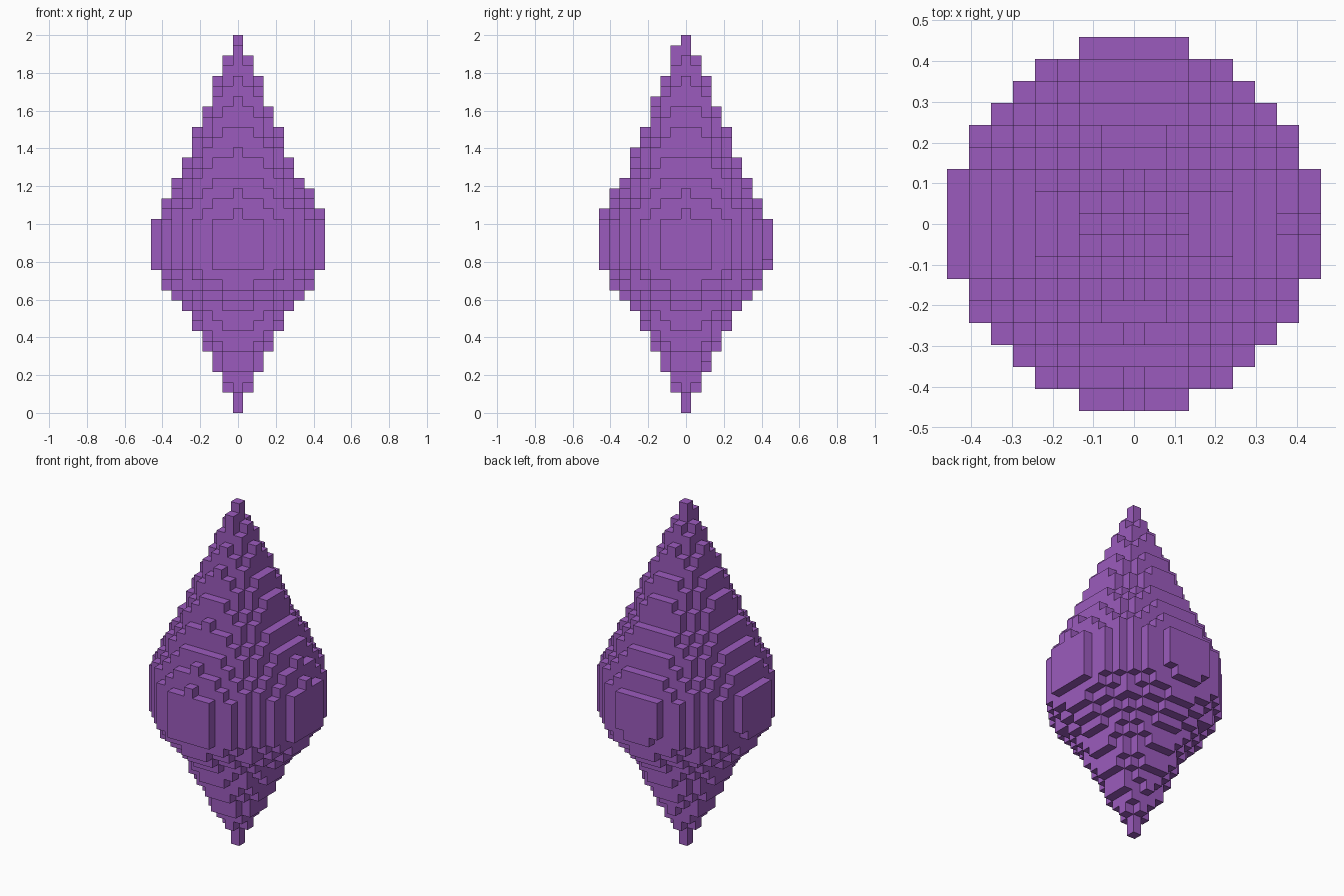
import bpy
import bmesh
from mathutils import Vector

cube = bpy.data.objects.get("Cube")
if cube:
    bpy.data.objects.remove(cube, do_unlink=True)

LAYERS = 37
REACH = 8
SIZE = 2 / LAYERS

# Crystal profile: (layer, radius in voxels), straight between points
PROFILE = [(0, 0.25), (10, 5.25), (11, 6.3), (12, 7.1), (13, 7.7), (14, 8.25),
           (15, 8.42), (16, 8.467), (17, 8.42), (18, 8.3), (19, 7.998),
           (21, 6.998), (23, 5.97), (25, 4.99), (30, 2.99), (35, 0.99), (36, 0.6)]


def radius(layer):
    for (a, ra), (b, rb) in zip(PROFILE, PROFILE[1:]):
        if a <= layer <= b:
            return ra + (rb - ra) * (layer - a) / (b - a)


# Filled voxels: a round disc on every layer, nudged slightly off centre
span = range(-REACH, REACH + 1)
filled = {(x, y, k) for k in range(LAYERS) for x in span for y in span
          if (x - 0.005) ** 2 + (y + 0.02) ** 2 <= radius(k) ** 2 or x == y == 0}

# Outer skin: one square wherever a voxel meets empty space
bm = bmesh.new()
corners = {}


def corner(p):
    key = tuple(round(2 * c) for c in p)
    if key not in corners:
        corners[key] = bm.verts.new(p * SIZE)
    return corners[key]


for cell in filled:
    centre = Vector(cell) + Vector((0, 0, 0.5))
    for axis in range(3):
        for sign in (-1, 1):
            n = Vector((0, 0, 0))
            n[axis] = sign
            if tuple(int(c + d) for c, d in zip(cell, n)) in filled:
                continue
            u = Vector((0, 0, 0))
            u[(axis + 1) % 3] = 0.5
            v = n.cross(u)
            mid = centre + n / 2
            bm.faces.new([corner(mid + i * u + j * v)
                          for i, j in ((-1, -1), (1, -1), (1, 1), (-1, 1))])

# Join coplanar squares into clean flat steps
bmesh.ops.dissolve_limit(bm, angle_limit=0.01, verts=bm.verts, edges=bm.edges)

mesh = bpy.data.meshes.new("crystal")
bm.to_mesh(mesh)
bm.free()

# Purple material
colour = (0.33, 0.105, 0.51, 1)
purple = bpy.data.materials.new("purple")
purple.use_nodes = True
purple.diffuse_color = colour
purple.node_tree.nodes["Principled BSDF"].inputs["Base Color"].default_value = colour
mesh.materials.append(purple)

crystal = bpy.data.objects.new("crystal", mesh)
bpy.context.collection.objects.link(crystal)
